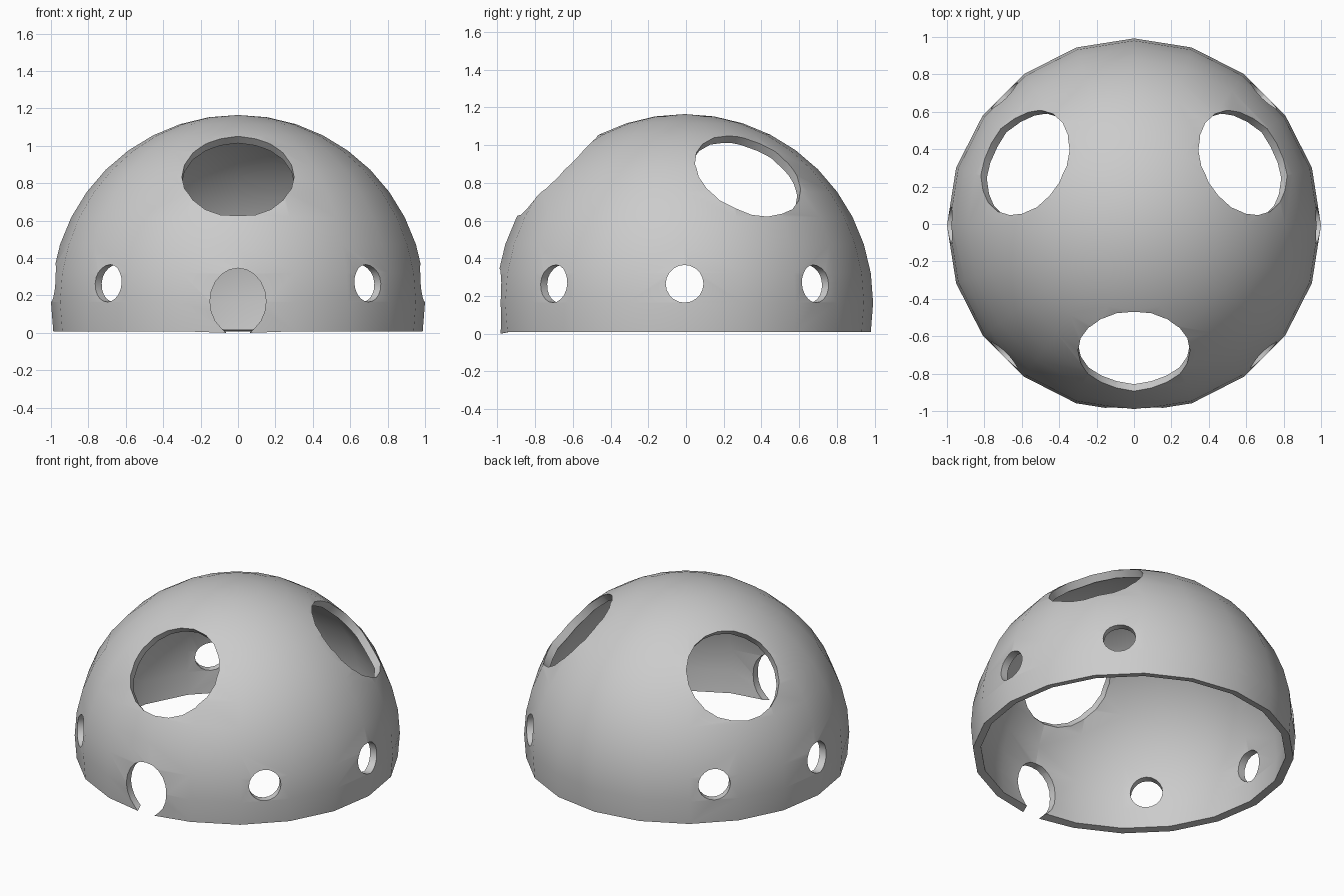
import bpy, bmesh
from math import radians, cos, sin
from mathutils import Vector, Matrix

if "Cube" in bpy.data.objects:
    bpy.data.objects.remove(bpy.data.objects["Cube"])

CENTRE = Vector((0, -0.0075, 0.165))   # centre of the sphere the dome is cut from


def make_object(name, bm):
    mesh = bpy.data.meshes.new(name)
    bm.to_mesh(mesh)
    bm.free()
    obj = bpy.data.objects.new(name, mesh)
    bpy.context.collection.objects.link(obj)
    return obj


def add_drill(bm, azimuth, elevation, rx, ry, lift=0.0):
    """Cylinder pointing outward from the dome centre, lifted by a height."""
    a, e = radians(azimuth), radians(elevation)
    d = Vector((cos(a) * cos(e), sin(a) * cos(e), sin(e)))
    pos = CENTRE + Vector((0, 0, lift)) + d * 1.0
    rot = d.to_track_quat('Z', 'Y').to_matrix().to_4x4()
    bmesh.ops.create_cone(bm, cap_ends=True, segments=20, radius1=1, radius2=1, depth=0.8,
                          matrix=Matrix.Translation(pos) @ rot @ Matrix.Diagonal((rx, ry, 1, 1)))


# Dome shell: outer and inner spheres cut one ring below the equator, joined by a rim
bm = bmesh.new()
bmesh.ops.create_uvsphere(bm, u_segments=20, v_segments=20, radius=1.0)
inner = bmesh.ops.create_uvsphere(bm, u_segments=20, v_segments=20, radius=0.95)["verts"]
bmesh.ops.delete(bm, geom=[v for v in bm.verts if v.co.z < -0.2], context='VERTS')
bmesh.ops.bridge_loops(bm, edges=[e for e in bm.edges if e.is_boundary])
bmesh.ops.recalc_face_normals(bm, faces=bm.faces[:])
bmesh.ops.translate(bm, verts=bm.verts[:], vec=CENTRE)
dome = make_object("dome_shell", bm)

# Hole cutters: three windows, six vents and the front doorway
bm = bmesh.new()
for az in (-90, 30, 150):
    add_drill(bm, az, 45, 0.3, 0.3)
for az in (0, 45, 135, 180, 225, 315):
    add_drill(bm, az, 0, 0.1, 0.1, lift=0.1)
add_drill(bm, -90, 0, 0.15, 0.178, lift=0.003)
bmesh.ops.recalc_face_normals(bm, faces=bm.faces[:])
cutter = make_object("hole_cutters", bm)
cutter.hide_render = True

mod = dome.modifiers.new("holes", 'BOOLEAN')
mod.operation = 'DIFFERENCE'
mod.solver = 'EXACT'
mod.object = cutter
bpy.context.view_layer.objects.active = dome
dome.select_set(True)
bpy.ops.object.modifier_apply(modifier=mod.name)
bpy.data.objects.remove(cutter)

# Tips of the rim beside the doorway touch the ground
for v in dome.data.vertices:
    if abs(v.co.x) < 0.1 and v.co.y < -0.9 and v.co.z < 0.012:
        v.co.z = 0.0

bpy.ops.object.shade_smooth_by_angle(angle=radians(30))
